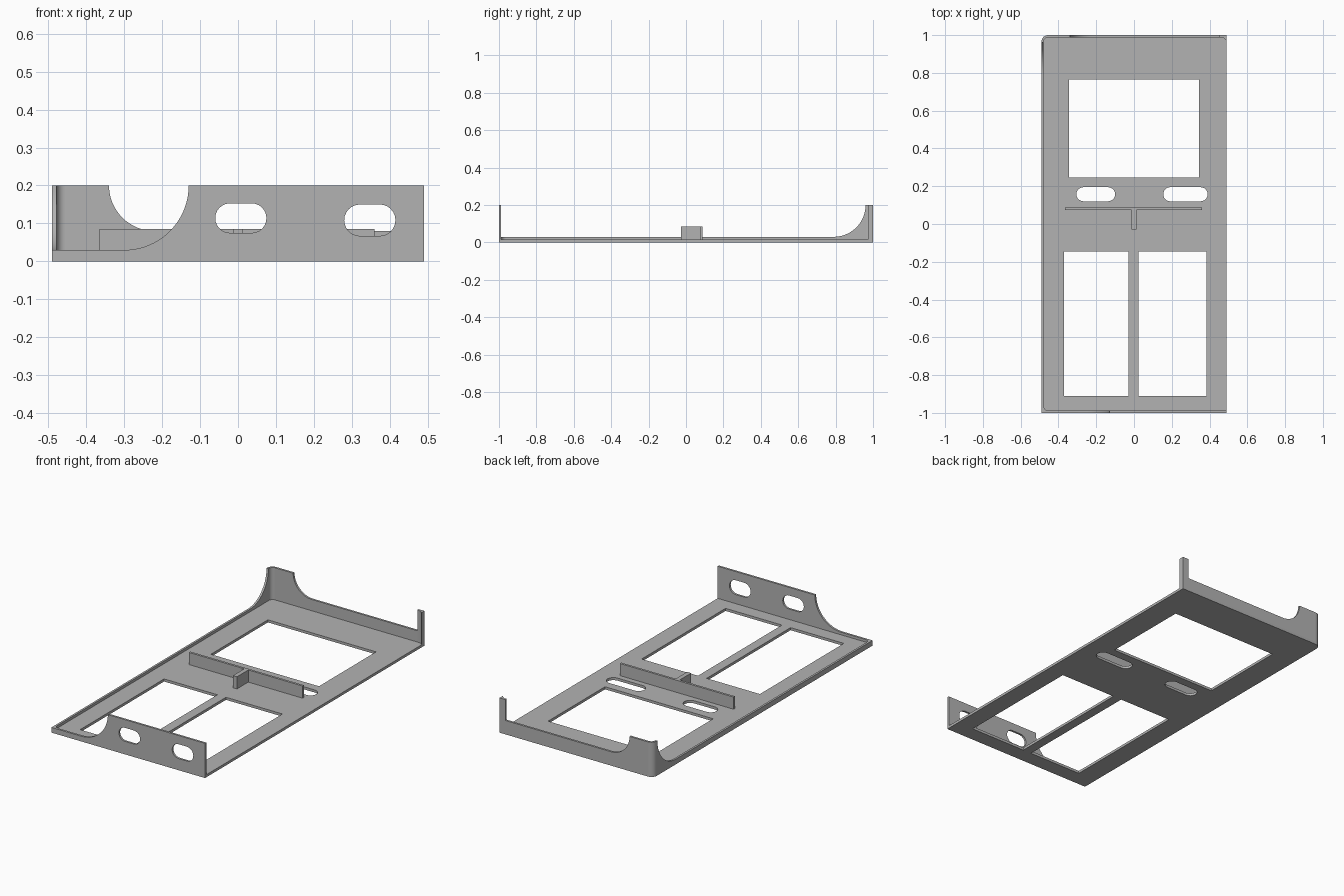
import bpy, bmesh, math
from mathutils import Matrix

if "Cube" in bpy.data.objects:
    bpy.data.objects.remove(bpy.data.objects["Cube"], do_unlink=True)

grey = bpy.data.materials.new("plain grey")
grey.use_nodes = True
grey.diffuse_color = (0.45, 0.45, 0.45, 1)
grey.node_tree.nodes["Principled BSDF"].inputs["Base Color"].default_value = grey.diffuse_color

HX, HY, T = 0.49, 1.0, 0.012        # half sizes and wall thickness
FLOOR, RIM, TALL = 0.015, 0.03, 0.2
R = 0.035                           # rounded corner size


def arc(cx, cy, r, a0, a1, n=12):
    angles = [math.radians(a0 + (a1 - a0) * i / n) for i in range(n + 1)]
    return [(cx + r * math.cos(a), cy + r * math.sin(a)) for a in angles]


def rect(x0, x1, y0, y1):
    return [(x0, y0), (x1, y0), (x1, y1), (x0, y1)]


def slot(x0, x1, y0, y1):
    r, cy = (y1 - y0) / 2, (y0 + y1) / 2
    return arc(x1 - r, cy, r, -90, 90) + arc(x0 + r, cy, r, 90, 270)


def slab(name, outlines, start, depth, axis="z"):
    """Extrude an outline with holes along an axis, from start by depth."""
    cu = bpy.data.curves.new(name, "CURVE")
    cu.dimensions, cu.fill_mode, cu.extrude = "2D", "BOTH", depth / 2
    for pts in outlines:
        sp = cu.splines.new("POLY")
        sp.points.add(len(pts) - 1)
        for p, (u, v) in zip(sp.points, pts):
            p.co = (u, v, 0, 1)
        sp.use_cyclic_u = True
    tmp = bpy.data.objects.new(name + " outline", cu)
    bpy.context.collection.objects.link(tmp)
    bpy.context.view_layer.update()
    me = bpy.data.meshes.new_from_object(tmp.evaluated_get(bpy.context.evaluated_depsgraph_get()))
    bpy.data.objects.remove(tmp, do_unlink=True)
    mid = start + depth / 2
    turn = {"z": Matrix.Translation((0, 0, mid)),
            "y": Matrix.Translation((0, mid, 0)) @ Matrix.Rotation(math.pi / 2, 4, "X"),
            "x": Matrix.Translation((mid, 0, 0)) @ Matrix(
                ((0, 0, 1, 0), (1, 0, 0, 0), (0, 1, 0, 0), (0, 0, 0, 1)))}[axis]
    me.transform(turn)
    bm = bmesh.new()
    bm.from_mesh(me)
    bmesh.ops.remove_doubles(bm, verts=bm.verts, dist=1e-5)
    bmesh.ops.recalc_face_normals(bm, faces=bm.faces)
    bm.to_mesh(me)
    bm.free()
    me.name = name
    me.materials.clear()
    me.materials.append(grey)
    ob = bpy.data.objects.new(name, me)
    bpy.context.collection.objects.link(ob)
    bpy.ops.object.select_all(action="DESELECT")
    ob.select_set(True)
    bpy.context.view_layer.objects.active = ob
    bpy.ops.object.shade_smooth_by_angle(angle=math.radians(30))
    return ob


# Floor plate with three windows and two slots
corner = arc(-HX + R, HY - R, R, 90, 180)
slab("floor_plate", [
    [(-HX, -HY), (HX, -HY), (HX, HY)] + corner,
    rect(-0.345, 0.345, 0.245, 0.765),
    rect(-0.37, -0.03, -0.91, -0.145),
    rect(0.025, 0.385, -0.91, -0.145),
    slot(-0.305, -0.1, 0.12, 0.195),
    slot(0.155, 0.39, 0.12, 0.195)], 0, FLOOR)

# Front wall, swept down to the rim on one side
slab("front_wall", [
    [(-HX, 0), (HX, 0), (HX, TALL)] + arc(-0.3, TALL, TALL - RIM, 0, -90, 20) + [(-HX, RIM)],
    slot(-0.06, 0.075, 0.075, 0.153),
    slot(0.28, 0.415, 0.067, 0.15)], -HY, T, "y")

# Side rim rising to the tall back corner
slab("side_rim", [
    [(-HY, 0), (HY - R, 0), (HY - R, TALL)] + arc(0.79, TALL, TALL - RIM, 0, -90, 20)
    + [(-HY, RIM)]], -HX, T, "x")

# Rounded back corner joining the side rim and the back wall
slab("back_corner", [
    corner + arc(-HX + R, HY - R, R - T, 180, 90)], 0, TALL, "z")

# Back wall with a scoop beside the tall corner
slab("back_wall", [
    [(-HX + R, 0), (HX, 0), (HX, 0.08)] + arc(-0.22, TALL, 0.12, -90, -180, 16)
    + [(-HX + R, TALL)]], HY - T, T, "y")

# Inside fillet at the front corner of the rim
inner_x, inner_y = -HX + T, -HY + T
slab("front_corner_fillet", [
    [(inner_x, inner_y)] + arc(inner_x + 0.025, inner_y + 0.025, 0.025, 270, 180)],
    FLOOR, RIM - FLOOR)

# Slim post at the open back corner
slab("back_post", [
    [(0.452, HY), (0.452, HY - T)] + arc(0.46, HY - T - 0.03, 0.03, 90, 30, 6)
    + [(HX, 0.972), (HX, HY)]], FLOOR, TALL - FLOOR)

# Upright divider and its short stem
slab("divider", [rect(-0.365, 0.36, 0.075, 0.088)], FLOOR, 0.07)
slab("divider_stem", [rect(-0.013, 0.013, -0.028, 0.076)], FLOOR, 0.07)
